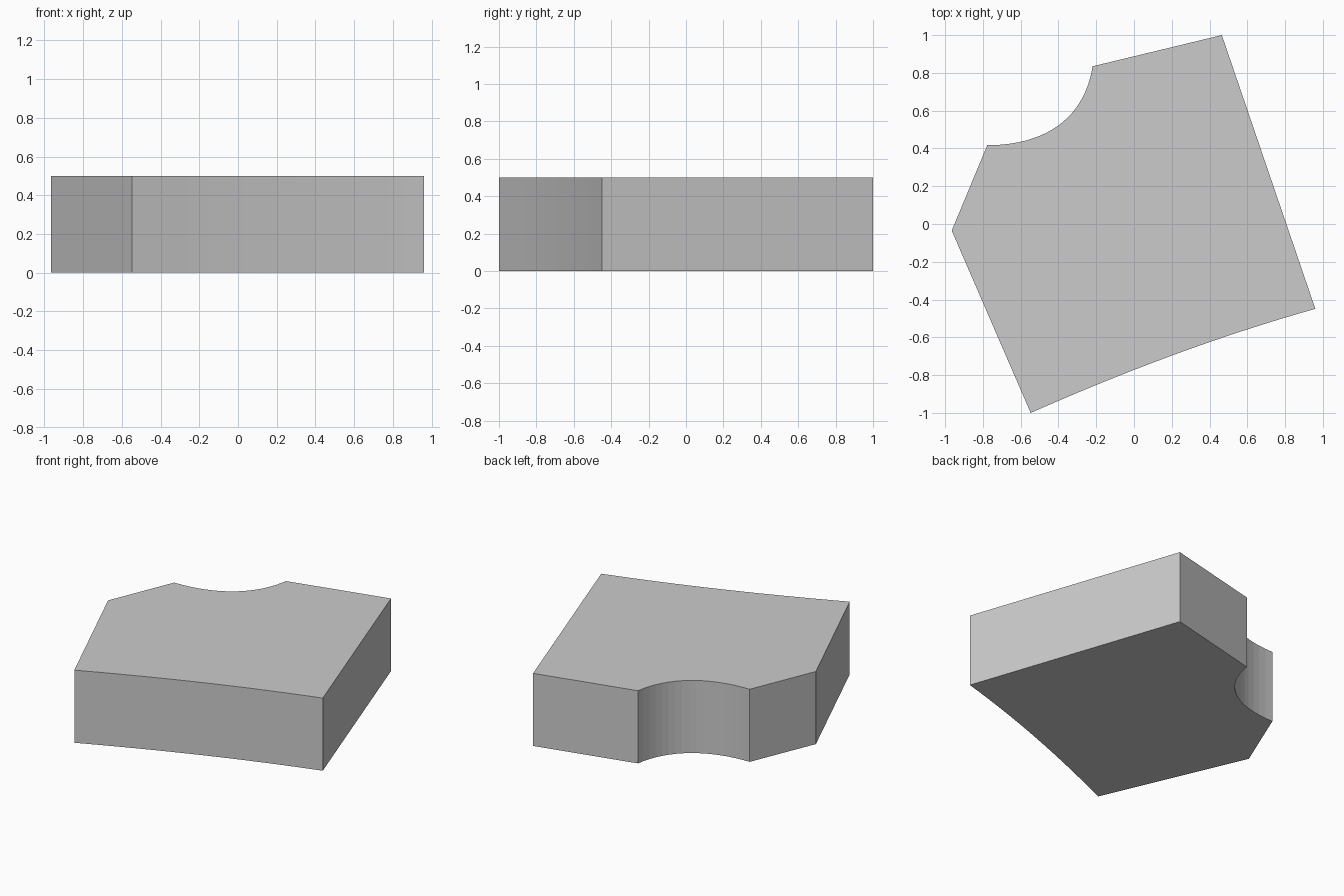
import bpy, bmesh
from mathutils import Vector

if "Cube" in bpy.data.objects:
    bpy.data.objects.remove(bpy.data.objects["Cube"])


def curve(p0, p1, p2, p3, n):
    """Points along a cubic curve, without the last one."""
    p0, p1, p2, p3 = map(Vector, (p0, p1, p2, p3))
    pts = []
    for i in range(n):
        t = i / n
        s = 1 - t
        pts.append(p0*s**3 + p1*3*s*s*t + p2*3*s*t*t + p3*t**3)
    return pts


# Outline, counter-clockwise from the front corner
front_left, front_right = (-0.547, -1.0), (0.96, -0.449)
notch_start, notch_end = (-0.219, 0.835), (-0.777, 0.417)
outline = curve(front_left, (-0.03, -0.772), (0.46, -0.59), front_right, 16)
outline += [Vector(front_right), Vector((0.465, 1.0))]
outline += curve(notch_start, (-0.26, 0.572), (-0.455, 0.417), notch_end, 16)
outline += [Vector(notch_end), Vector((-0.965, -0.035))]

# Slab: fill the outline and raise it
bm = bmesh.new()
base = bm.faces.new([bm.verts.new((p.x, p.y, 0)) for p in outline])
raised = bmesh.ops.extrude_face_region(bm, geom=[base], use_keep_orig=True)
top = [v for v in raised["geom"] if isinstance(v, bmesh.types.BMVert)]
bmesh.ops.translate(bm, verts=top, vec=(0, 0, 0.5))
bmesh.ops.recalc_face_normals(bm, faces=bm.faces)

mesh = bpy.data.meshes.new("notched_slab")
bm.to_mesh(mesh)
bm.free()
slab = bpy.data.objects.new("notched_slab", mesh)
bpy.context.collection.objects.link(slab)
